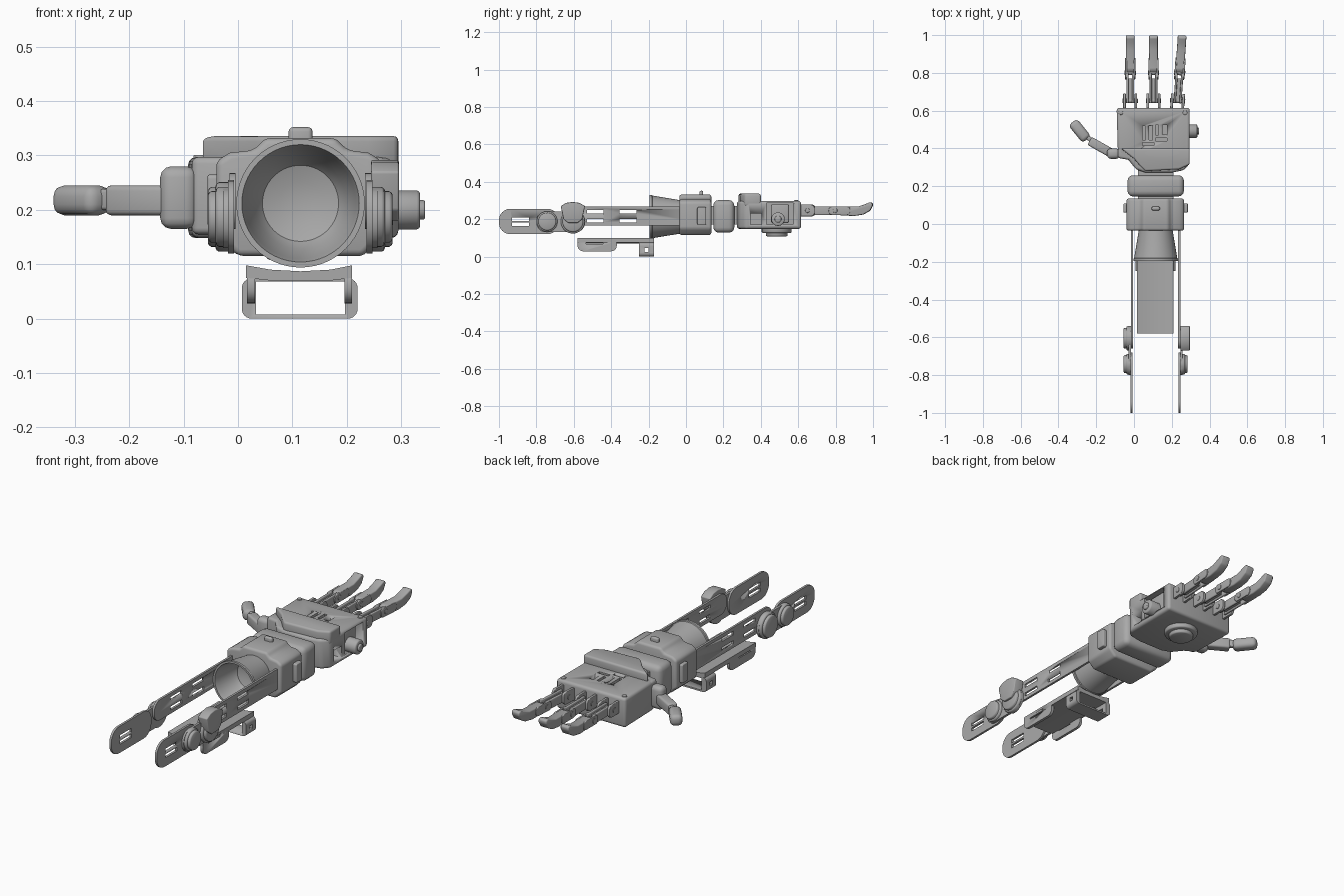
import bpy, bmesh, math
from mathutils import Vector, Matrix

if "Cube" in bpy.data.objects:
    bpy.data.objects.remove(bpy.data.objects["Cube"])

grey = bpy.data.materials.new("plain_grey")
grey.use_nodes = True
grey.diffuse_color = (0.4, 0.4, 0.4, 1)
grey.node_tree.nodes["Principled BSDF"].inputs["Base Color"].default_value = (0.4, 0.4, 0.4, 1)


def finish(name, bm, bevel=0.0, seg=3):
    bmesh.ops.recalc_face_normals(bm, faces=bm.faces)
    if bevel:
        edges = [e for e in bm.edges if len(e.link_faces) == 2 and e.calc_face_angle() > 0.5]
        bmesh.ops.bevel(bm, geom=edges, offset=bevel, segments=seg, profile=0.5,
                        affect='EDGES', clamp_overlap=True)
    me = bpy.data.meshes.new(name)
    bm.to_mesh(me)
    bm.free()
    ob = bpy.data.objects.new(name, me)
    bpy.context.collection.objects.link(ob)
    me.materials.append(grey)
    bpy.ops.object.select_all(action='DESELECT')
    ob.select_set(True)
    bpy.context.view_layer.objects.active = ob
    bpy.ops.object.shade_smooth_by_angle(angle=math.radians(35))
    return ob


def prism(name, pts, axis, lo, hi, bevel=0.0):
    """Extrude an outline along an axis: x takes (y, z), y takes (x, z), z takes (x, y)."""
    put = {'x': lambda a, b, t: (t, a, b), 'y': lambda a, b, t: (a, t, b),
           'z': lambda a, b, t: (a, b, t)}[axis]
    bm = bmesh.new()
    ends = [[bm.verts.new(put(a, b, t)) for a, b in pts] for t in (lo, hi)]
    for ring in ends:
        bm.faces.new(ring)
    for i in range(len(pts)):
        j = (i + 1) % len(pts)
        bm.faces.new((ends[0][i], ends[0][j], ends[1][j], ends[1][i]))
    return finish(name, bm, bevel)


def box(name, x, y, z, bevel=0.0):
    pts = [(x[0], y[0]), (x[1], y[0]), (x[1], y[1]), (x[0], y[1])]
    return prism(name, pts, 'z', z[0], z[1], bevel)


def rounded(a, b, r, n=6):
    """Rounded rectangle outline over the ranges a and b."""
    pts = []
    for k, (u, v) in enumerate(((a[1], b[1]), (a[0], b[1]), (a[0], b[0]), (a[1], b[0]))):
        cu = u - r if u == a[1] else u + r
        cv = v - r if v == b[1] else v + r
        for i in range(n + 1):
            t = math.pi / 2 * (k + i / n)
            pts.append((cu + r * math.cos(t), cv + r * math.sin(t)))
    return pts


def lathe(name, profile, origin, direction, n=40):
    """Spin (radius, height) points about a direction."""
    rot = Vector((0, 0, 1)).rotation_difference(Vector(direction)).to_matrix().to_4x4()
    m = Matrix.Translation(origin) @ rot
    bm = bmesh.new()
    rings = []
    for r, h in profile:
        rings.append([bm.verts.new(m @ Vector((r * math.cos(2 * math.pi * i / n),
                      r * math.sin(2 * math.pi * i / n), h))) for i in range(n)])
    for p, q in zip(rings, rings[1:]):
        for i in range(n):
            j = (i + 1) % n
            bm.faces.new((p[i], p[j], q[j], q[i]))
    bm.faces.new(rings[0])
    bm.faces.new(rings[-1])
    return finish(name, bm)


def disc(name, origin, direction, r, h, edge=0.006):
    return lathe(name, [(r, 0), (r, h - edge), (r - edge * 0.4, h - edge * 0.3), (r - edge, h)],
                 origin, direction)


def cut(ob, cutter):
    mod = ob.modifiers.new("cut", 'BOOLEAN')
    mod.operation, mod.solver, mod.object = 'DIFFERENCE', 'EXACT', cutter
    bpy.context.view_layer.objects.active = ob
    bpy.ops.object.modifier_apply(modifier=mod.name)
    bpy.data.objects.remove(cutter)


def slots(ob, x, y, heights):
    for z in heights:
        cut(ob, box("slot_cutter", (x - 0.05, x + 0.05), y, (z - 0.009, z + 0.009)))


# Side bars with elbow hinges
for side, x, s in (("right", -0.016, -1), ("left", 0.245, 1)):
    lo, hi = sorted((x, x - s * 0.011))
    bar = prism(side + "_forearm_bar", rounded((-0.66, 0.1), (0.165, 0.268), 0.045), 'x', lo, hi)
    for y in ((-0.53, -0.44), (-0.355, -0.265)):
        slots(bar, x, y, (0.24, 0.192))
    plate = prism(side + "_upper_arm_plate", rounded((-1.0, -0.68), (0.12, 0.255), 0.06),
                  'x', lo + s * 0.002, hi + s * 0.002)
    slots(plate, x, (-0.93, -0.84), (0.2, 0.172))
    prism(side + "_hinge_link", rounded((-0.8, -0.54), (0.13, 0.24), 0.05), 'x',
          *sorted((x, x + s * 0.012)))
    for name, y, r in (("rear", -0.742, 0.055), ("front", -0.605, 0.064)):
        disc(f"{side}_{name}_hinge_washer", (x, y, 0.187), (s, 0, 0), r, 0.025)
        disc(f"{side}_{name}_hinge_cap", (x, y, 0.187), (s, 0, 0), r * 0.86, 0.039)
    # Clip where the bar enters the wrist block
    prism(side + "_bar_clip", rounded((0.06, 0.108), (0.17, 0.265), 0.008), 'x',
          *sorted((x, x + s * 0.04)), bevel=0.004)
prism("hinge_shield", [(-0.655, 0.2), (-0.63, 0.18), (-0.58, 0.18), (-0.555, 0.2), (-0.54, 0.27),
      (-0.57, 0.287), (-0.605, 0.292), (-0.64, 0.287), (-0.67, 0.27)], 'x', 0.245, 0.296, 0.004)

# Flared wrist cup
lathe("wrist_cup", [(0.088, 0.2), (0.09, 0.16), (0.114, 0.015), (0.118, 0.012), (0.118, 0),
                    (0.108, 0), (0.102, 0.02), (0.084, 0.105), (0.07, 0.125), (0.04, 0.135),
                    (0.01, 0.138)], (0.115, -0.195, 0.212), (0, 1, 0), 56)

# Wrist blocks, stepped so the middle stands higher than the shoulders
prism("wrist_block", [(-0.04, 0.15), (0.0, 0.115), (0.23, 0.115), (0.265, 0.15), (0.265, 0.29),
      (0.24, 0.305), (0.2, 0.31), (0.18, 0.332), (0.05, 0.332), (0.03, 0.31),
      (-0.015, 0.305), (-0.04, 0.29)], 'y', -0.035, 0.135, 0.012)
box("wrist_joint", (-0.034, 0.264), (0.146, 0.258), (0.128, 0.302), 0.028)
box("wrist_core", (0.02, 0.21), (0.1, 0.3), (0.17, 0.27))
box("wrist_latch", (0.093, 0.137), (0.072, 0.092), (0.31, 0.352), 0.008)

# Palm with an open bay on its outer side
palm = prism("palm", [(-0.092, 0.615), (0.295, 0.615), (0.295, 0.32), (0.265, 0.285), (0.2, 0.272),
             (0.06, 0.272), (0.01, 0.29), (-0.03, 0.34), (-0.085, 0.37)], 'z', 0.148, 0.297, 0.014)
cut(palm, box("bay_cutter", (0.2, 0.4), (0.43, 0.575), (0.175, 0.285)))
cut(palm, box("notch_cutter", (0.24, 0.4), (0.345, 0.405), (0.17, 0.23)))
# Tendon channels in the back of the hand
for x, y in (((0.045, 0.105), (0.415, 0.432)), ((0.045, 0.06), (0.445, 0.52)),
             ((0.08, 0.095), (0.445, 0.52)), ((0.115, 0.175), (0.44, 0.455)),
             ((0.115, 0.13), (0.47, 0.525)), ((0.15, 0.175), (0.475, 0.525))):
    cut(palm, box("channel_cutter", x, y, (0.265, 0.4)))
prism("knuckle_guard", [(-0.07, 0.4), (0.295, 0.4), (0.295, 0.315), (0.24, 0.29), (0.06, 0.28),
      (0.03, 0.31), (0.0, 0.345)], 'z', 0.27, 0.336, 0.01)
for x in (-0.07, 0.27):
    disc("palm_screw", (x, 0.59, 0.29), (0, 0, 1), 0.012, 0.011, 0.002)
disc("palm_dial_base", (0.11, 0.485, 0.15), (0, 0, -1), 0.08, 0.024)
disc("palm_dial_rim", (0.11, 0.485, 0.15), (0, 0, -1), 0.058, 0.042)

# Tensioner in the bay
box("tensioner_block", (0.2, 0.275), (0.455, 0.55), (0.18, 0.28), 0.008)
disc("tensioner_knob", (0.26, 0.492, 0.2), (1, 0, 0), 0.036, 0.075)
disc("tensioner_shaft", (0.3, 0.492, 0.2), (1, 0, 0), 0.018, 0.044, 0.003)


def finger(name, x, splay):
    """Forked knuckle, slim twin link, hinge and upturned tip."""
    parts = []
    for s in (-1, 1):
        parts += [
            prism(name + "_knuckle_fork", rounded((0.6, 0.69), (0.215, 0.278), 0.02), 'x',
                  x + s * 0.03 - 0.007, x + s * 0.03 + 0.007, 0.003),
            box(name + "_link_rail", (x + s * 0.015 - 0.006, x + s * 0.015 + 0.006),
                (0.64, 0.8), (0.222, 0.268), 0.004),
            prism(name + "_hinge_fork", rounded((0.765, 0.88), (0.222, 0.268), 0.02), 'x',
                  x + s * 0.022 - 0.005, x + s * 0.022 + 0.005, 0.003)]
    parts.append(box(name + "_link_core", (x - 0.01, x + 0.01), (0.66, 0.77), (0.23, 0.255)))
    for y, w in ((0.652, 0.04), (0.8, 0.03)):
        parts.append(disc(name + "_pin", (x - w, y, 0.246), (1, 0, 0), 0.012, 2 * w, 0.002))
    parts.append(prism(name + "_tip", [(0.8, 0.228), (0.83, 0.22), (0.9, 0.217), (0.95, 0.225),
        (0.985, 0.245), (0.999, 0.27), (0.999, 0.285), (0.985, 0.291), (0.96, 0.28), (0.92, 0.267),
        (0.82, 0.267), (0.8, 0.255)], 'x', x - 0.023, x + 0.023, 0.006))
    pivot = Matrix.Translation((x, 0.61, 0))
    for p in parts:
        p.data.transform(pivot @ Matrix.Rotation(-splay, 4, 'Z') @ pivot.inverted())


finger("inner_finger", -0.02, 0)
finger("middle_finger", 0.103, 0)
finger("outer_finger", 0.228, math.radians(4))


def thumb_part(name, a, b, half, z, bevel):
    """Bar between two plan points."""
    a, b = Vector(a), Vector(b)
    n = (b - a).normalized().orthogonal() * half
    return prism(name, [tuple(p) for p in (a - n, b - n, b + n, a + n)], 'z', z[0], z[1], bevel)


# Thumb
prism("thumb_mount", [(-0.085, 0.4), (-0.02, 0.42), (0.04, 0.4), (0.04, 0.33), (-0.03, 0.34),
      (-0.085, 0.35)], 'z', 0.155, 0.297, 0.012)
box("thumb_base", (-0.143, -0.075), (0.345, 0.4), (0.165, 0.28), 0.02)
thumb_part("thumb_link", (-0.12, 0.375), (-0.235, 0.44), 0.024, (0.19, 0.245), 0.01)
thumb_part("thumb_hinge", (-0.2, 0.425), (-0.275, 0.48), 0.012, (0.2, 0.238), 0.006)
thumb_part("thumb_tip", (-0.25, 0.447), (-0.325, 0.54), 0.029, (0.19, 0.245), 0.02)

# Curved forearm pad with side flaps
prism("forearm_pad", [(0.015, 0.075), (0.015, 0.098), (0.06, 0.09), (0.115, 0.087), (0.17, 0.09),
      (0.21, 0.098), (0.21, 0.075), (0.17, 0.07), (0.06, 0.07)], 'y', -0.58, -0.172)
for x in (0.017, 0.196):
    flap = prism("pad_flap", rounded((-0.58, -0.37), (0.028, 0.095), 0.03), 'x', x, x + 0.014)
    slots(flap, x, (-0.535, -0.445), (0.077,))

# Strap buckle under the pad
buckle = prism("strap_buckle", rounded((0.007, 0.22), (0, 0.074), 0.018), 'y', -0.25, -0.172)
cut(buckle, box("buckle_cutter", (0.033, 0.197), (-0.4, -0.1), (0.008, 0.068)))
cut(buckle, box("buckle_slot_cutter", (-0.1, 0.4), (-0.222, -0.2), (0.025, 0.045)))
